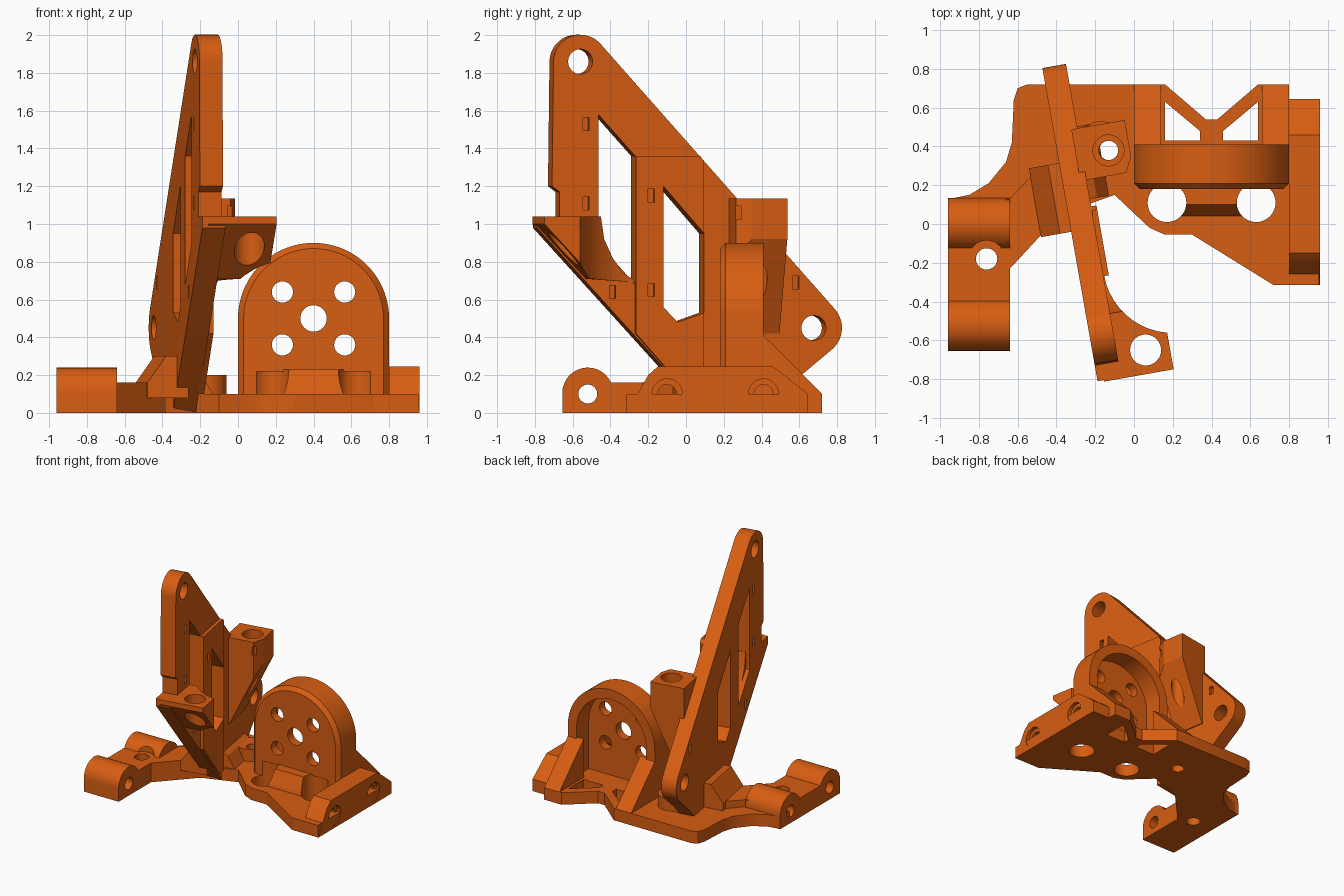
import bpy, bmesh, math
from mathutils import Matrix, Vector

if "Cube" in bpy.data.objects:
    bpy.data.objects.remove(bpy.data.objects["Cube"])

orange = bpy.data.materials.new("orange_plastic")
orange.diffuse_color = (0.68, 0.11, 0.006, 1)
orange.use_nodes = True
orange.node_tree.nodes["Principled BSDF"].inputs["Base Color"].default_value = orange.diffuse_color

# Frame of the upright plate: turned 10 degrees about z
TILT = Matrix.Translation((-0.268, 0, 0)) @ Matrix.Rotation(math.radians(10), 4, 'Z')
ID = Matrix.Identity(4)


def arc(cx, cy, r, a0, a1, n=14):
    return [(cx + r * math.cos(math.radians(a0 + (a1 - a0) * i / n)),
             cy + r * math.sin(math.radians(a0 + (a1 - a0) * i / n))) for i in range(n + 1)]


def circle(cx, cy, r, n=32):
    return arc(cx, cy, r, 0, 360, n)[:-1]


def prism(name, pts, a, b, axis, frame=ID, chamfer=0):
    """Extrude a 2D outline from a to b along an axis; chamfer the rim at a."""
    place = {'x': lambda p, t: (t, p[0], p[1]),
             'y': lambda p, t: (p[0], t, p[1]),
             'z': lambda p, t: (p[0], p[1], t)}[axis]
    bm = bmesh.new()
    lo = [bm.verts.new(place(p, a)) for p in pts]
    hi = [bm.verts.new(place(p, b)) for p in pts]
    cap = bm.faces.new(lo)
    bm.faces.new(hi)
    for i in range(len(pts)):
        j = (i + 1) % len(pts)
        bm.faces.new((lo[i], lo[j], hi[j], hi[i]))
    bmesh.ops.recalc_face_normals(bm, faces=bm.faces)
    if chamfer:
        bmesh.ops.bevel(bm, geom=list(cap.edges), offset=chamfer, segments=1, affect='EDGES')
    me = bpy.data.meshes.new(name)
    bm.to_mesh(me)
    bm.free()
    me.transform(frame)
    me.materials.append(orange)
    ob = bpy.data.objects.new(name, me)
    bpy.context.collection.objects.link(ob)
    return ob


def cut(ob, cutters):
    for c in cutters:
        m = ob.modifiers.new("cut", 'BOOLEAN')
        m.operation, m.solver, m.object = 'DIFFERENCE', 'EXACT', c
        with bpy.context.temp_override(object=ob, active_object=ob):
            bpy.ops.object.modifier_apply(modifier=m.name)
        bpy.data.objects.remove(c)
    return ob


def hole(x, y, r, a, b, axis, frame=ID):
    return prism("cutter", circle(x, y, r), a, b, axis, frame)


def box(u, v, w, h, a, b, axis, frame=ID):
    return prism("cutter", [(u - w, v - h), (u + w, v - h), (u + w, v + h), (u - w, v + h)],
                 a, b, axis, frame)


# ---- Base plate with notched back, windows and screw holes
outline = [(-.55, .72), (-.6, .7), (-.62, .64), (-.63, .42), (-.66, .32), (-.75, .21), (-.85, .15),
           (-.95, .13), (-.95, 0), (-.65, 0), (-.64, -.23), (-.38, .05), (-.1, .15), (.08, -.02),
           (.16, -.055), (.3, -.055), (.72, -.315), (.955, -.315), (.955, .64), (.8, .645), (.8, .72),
           (.64, .72), (.43, .54), (.37, .54), (.16, .72)]
base = prism("base_plate", outline, 0, .1, 'z')
window = [(.16, .63), (.16, .43), (.34, .43), (.34, .48)]
cut(base, [prism("cutter", window, -.1, .3, 'z'),
           prism("cutter", [(.8 - x, y) for x, y in window], -.1, .3, 'z'),
           hole(.17, .11, .1, -.1, .3, 'z'), hole(.63, .11, .1, -.1, .3, 'z'),
           hole(-.13, .38, .05, -.1, .3, 'z')])

# ---- Raised arm joining the left hinge block
prism("raised_arm", [(-.66, .13), (-.64, .13), (-.5, .28), (-.36, .25), (-.38, .05), (-.64, -.23),
                     (-.66, -.23)], .05, .16, 'z')

# ---- Left hinge block: two barrels and a screw recess
barrels = ([(-.655, 0)] + arc(-.52, .105, .135, 180, 24) + arc(0, .105, .135, 156, 0) + [(.135, 0)])
left = prism("left_hinge_block", barrels, -.96, -.64, 'x')
cut(left, [hole(-.52, .1, .05, -1.1, -.5, 'x'), hole(0, .1, .05, -1.1, -.5, 'x'),
           hole(-.76, -.18, .055, -.1, .3, 'z'), hole(-.76, -.18, .095, .16, .4, 'z')])

# ---- Right hinge block with two countersunk bores
right = prism("right_hinge_block", [(-.315, 0), (-.2, .2), (-.15, .245), (.46, .245), (.52, .2),
                                    (.645, .1), (.645, 0)], .8, .96, 'x')
for y in (-.1, .41):
    cut(right, [hole(y, .1, .05, .7, 1.1, 'x'), hole(y, .1, .08, .93, 1.1, 'x')])

# ---- Arched round mount, hollow at the back, with five holes
mount = prism("arched_mount", [(0, 0)] + [(.8, 0)] + arc(.4, .5, .4, 0, 180, 36), .18, .41, 'y',
              chamfer=.03)
recess = [(.08, .1), (.72, .1)] + arc(.4, .5, .32, 0, 180, 36)
cut(mount, [prism("cutter", recess, .25, .5, 'y'), hole(.4, .5, .07, 0, .6, 'y')]
    + [hole(x, z, .056, 0, .6, 'y') for x in (.235, .565) for z in (.36, .64)]
    + [hole(x, .11, .1, -.1, .22, 'z') for x in (.17, .63)])

# ---- Sloping step in front of the arch
step = prism("front_step", [(.2, .05), (.04, .05), (.04, .1), (.1, .23), (.2, .23)], .12, .68, 'x')
cut(step, [hole(x, .11, .1, -.1, .4, 'z') for x in (.17, .63)])

# ---- Sloping ribs behind the arch
for name, x0, x1 in (("left_rib", 0, .14), ("right_rib", .66, .8)):
    prism(name, [(.4, .05), (.4, .42), (.44, .38), (.72, .1), (.72, .05)], x0, x1, 'x')

# ---- Upright plate with two eyes, two windows and tie slots
K = 1 / math.cos(math.radians(10))


def side(pts):
    return [(y * K, z) for y, z in pts]


plate_outline = side([(-.68, 1.17), (-.72, 1.2)] + arc(-.57, 1.86, .142, 180, 42)
                     + arc(.665, .45, .15, 42, -50) + [(.6, .2), (.4, 0), (.1, 0), (-.13, .24),
                                                       (-.8, .98), (-.8, 1.04), (-.68, 1.04)])
plate = prism("upright_plate", plate_outline, -.062, .062, 'x', TILT)
pad = prism("plate_pad", side([(-.28, 1.36), (.06, 1.36), (.08, 1.33), (.08, .1), (0, .1),
                               (-.28, .42)]), .05, .09, 'x', TILT)
win_front = side([(-.475, 1.58), (-.28, 1.36), (-.28, .68), (-.475, .9)])
win_back = side([(-.135, 1.2), (.08, .95), (.08, .53), (-.06, .48), (-.135, .56)])
cut(plate, [prism("cutter", w, -.3, .3, 'x', TILT) for w in (win_front, win_back)]
    + [hole(y * K, z, .066, -.3, .3, 'x', TILT) for y, z in ((-.57, 1.86), (.665, .45))])
cut(pad, [prism("cutter", win_back, -.3, .3, 'x', TILT)])
for y, z in ((-.54, 1.53), (-.54, 1.11), (.57, .69), (-.4, .64)):
    cut(plate, [box(y * K, z, .017, .035, .03, .2, 'x', TILT),
                box(y * K, z, .017, .035, -.2, -.03, 'x', TILT)])
cut(pad, [box(-.2 * K, z, .017, .035, .065, .2, 'x', TILT) for z in (1.15, .65)])

# ---- Front tab with a vertical hole and a swept inner edge
tab = prism("front_tab", [(-.82, 1.04), (-.48, 1.04), (-.46, .92), (-.41, .82), (-.35, .74),
                          (-.27, .69), (-.55, .71), (-.82, 1.0)], -.03, .335, 'x', TILT)
cut(tab, [prism("cutter", circle(.426, -.28, .36, 48), .3, 1.3, 'z', TILT),
          hole(.21, -.697, .08, .3, 1.3, 'z', TILT)])

# ---- Screw boss hanging from the plate, tapered underneath
boss = prism("screw_boss", [(.03, .42), (.07, .42), (.31, .92), (.31, 1.135), (.03, 1.135)],
             .22, .49, 'y', TILT)
cut(boss, [prism("cutter", [(.26, .2), (.4, .2), (.4, .33), (.31, .3)], .3, 1.3, 'z', TILT),
           hole(.2, .35, .05, .3, 1.3, 'z', TILT), hole(.2, .35, .08, 1.06, 1.3, 'z', TILT),
           box(.27, 1.06, .013, .035, .2, .25, 'y', TILT)])

# ---- Short post and gusset at the foot of the plate
post = prism("foot_post", circle(-.17, .42, .11), .05, .2, 'z')
cut(post, [hole(-.13, .38, .05, -.1, .4, 'z')])
prism("plate_gusset", [(-.22, .08), (-.22, .16), (-.12, .3), (0, .3), (0, .08)], -.03, .33, 'y', TILT)
prism("inner_gusset", [(.03, .08), (.03, .24), (.1, .2), (.16, .1), (.16, .08)], .12, .5, 'y', TILT)

# ---- Smooth the curved walls, keep hard edges
for ob in bpy.context.scene.objects:
    ob.select_set(True)
    bpy.context.view_layer.objects.active = ob
bpy.ops.object.shade_smooth_by_angle(angle=math.radians(25))
